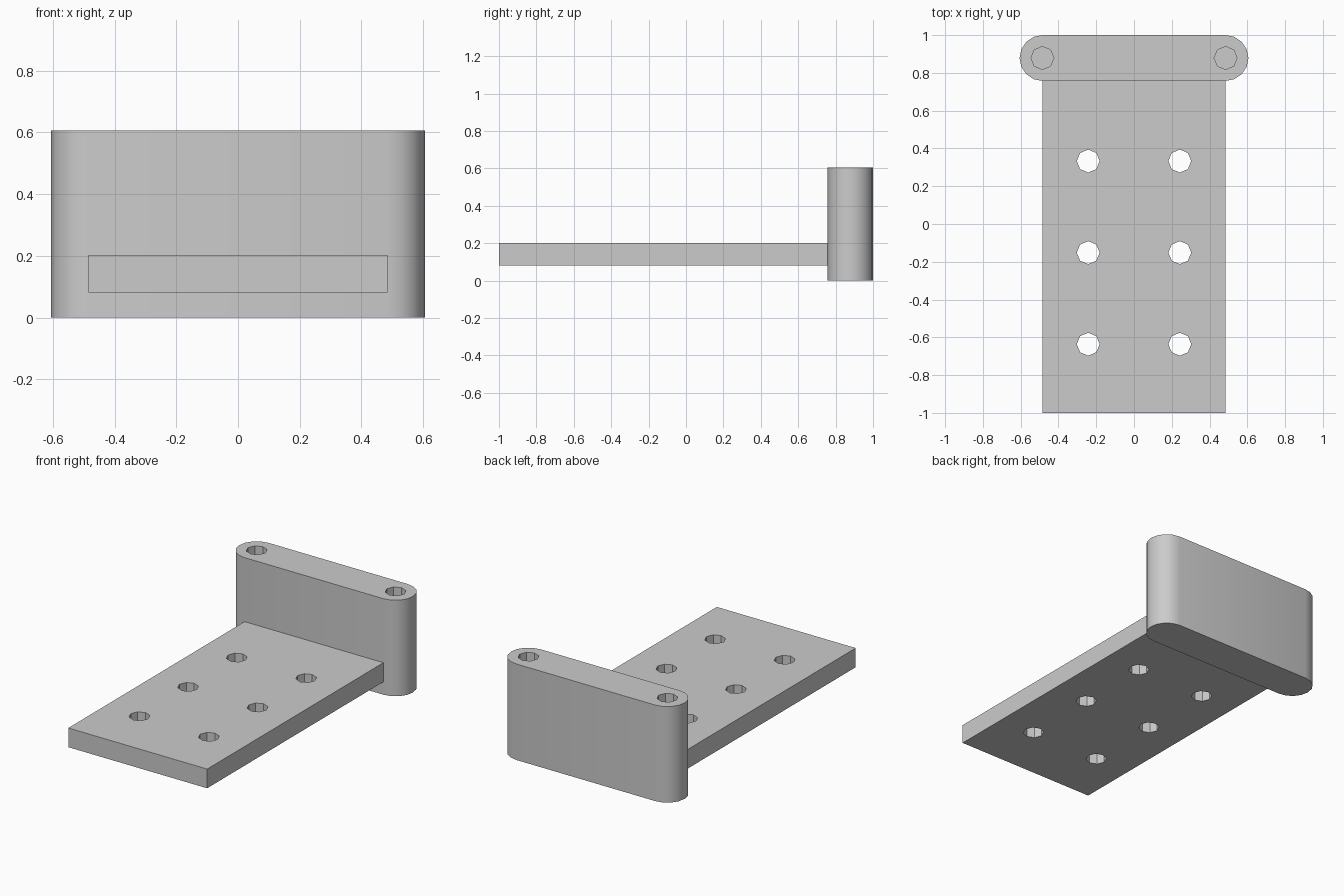
import bpy, bmesh
from math import pi, cos, sin, radians

cube = bpy.data.objects.get("Cube")
if cube:
    bpy.data.objects.remove(cube, do_unlink=True)

U = 2 / 82.5            # one design unit; the whole bracket is 82.5 units long
HOLE_R, HOLE_SIDES = 2.5 * U, 8

grey = bpy.data.materials.new("plain grey")
grey.use_nodes = True
colour = (0.6, 0.6, 0.6, 1)
grey.diffuse_color = colour
grey.node_tree.nodes["Principled BSDF"].inputs["Base Color"].default_value = colour


def prism(name, outline, z0, z1):
    """Extrude a closed outline from z0 up to z1."""
    bm = bmesh.new()
    base = bm.faces.new([bm.verts.new((x, y, z0)) for x, y in outline])
    top = bmesh.ops.extrude_face_region(bm, geom=[base])["geom"]
    bmesh.ops.translate(bm, vec=(0, 0, z1 - z0),
                        verts=[v for v in top if isinstance(v, bmesh.types.BMVert)])
    bmesh.ops.recalc_face_normals(bm, faces=bm.faces)
    mesh = bpy.data.meshes.new(name)
    bm.to_mesh(mesh)
    bm.free()
    mesh.materials.append(grey)
    obj = bpy.data.objects.new(name, mesh)
    bpy.context.collection.objects.link(obj)
    return obj


def arc(cx, cy, r, start, sweep, steps):
    return [(cx + r * cos(start + sweep * i / steps),
             cy + r * sin(start + sweep * i / steps)) for i in range(steps + 1)]


def drill(obj, centres, z0, z1):
    """Cut eight-sided vertical holes and keep the result as plain mesh."""
    for x, y in centres:
        ring = arc(x, y, HOLE_R, 0, 2 * pi, HOLE_SIDES)[:-1]
        cutter = prism("hole_cutter", ring, z0, z1)
        cutter.hide_render = True
        mod = obj.modifiers.new("hole", 'BOOLEAN')
        mod.operation, mod.solver, mod.object = 'DIFFERENCE', 'EXACT', cutter
        bpy.context.view_layer.objects.active = obj
        bpy.ops.object.modifier_apply(modifier=mod.name)
        bpy.data.objects.remove(cutter, do_unlink=True)


# Flat plate with two rows of three through holes
half_w, front, wall_front = 20 * U, -41.25 * U, 31.25 * U
plate_z0, plate_z1 = 25 / 3 * U - 5 * U, 25 / 3 * U
plate = prism("base_plate", [(-half_w, front), (half_w, front),
                             (half_w, wall_front), (-half_w, wall_front)],
              plate_z0, plate_z1)
drill(plate, [(sx * 10 * U, (13.75 - 20 * row) * U)
              for sx in (-1, 1) for row in range(3)], 0, 0.5)

# Upright wall with rounded ends and a blind hole in the top of each end
mid_y, end_r, height = 36.25 * U, 5 * U, 25 * U
outline = (arc(half_w, mid_y, end_r, -pi / 2, pi, 8)
           + arc(-half_w, mid_y, end_r, pi / 2, pi, 8))
wall = prism("rounded_wall", outline, 0, height)
drill(wall, [(-half_w, mid_y), (half_w, mid_y)], 5 * U, height + 0.1)

# Smooth the rounded ends, keep real corners sharp
bpy.ops.object.select_all(action='DESELECT')
wall.select_set(True)
bpy.context.view_layer.objects.active = wall
bpy.ops.object.shade_smooth_by_angle(angle=radians(30))
